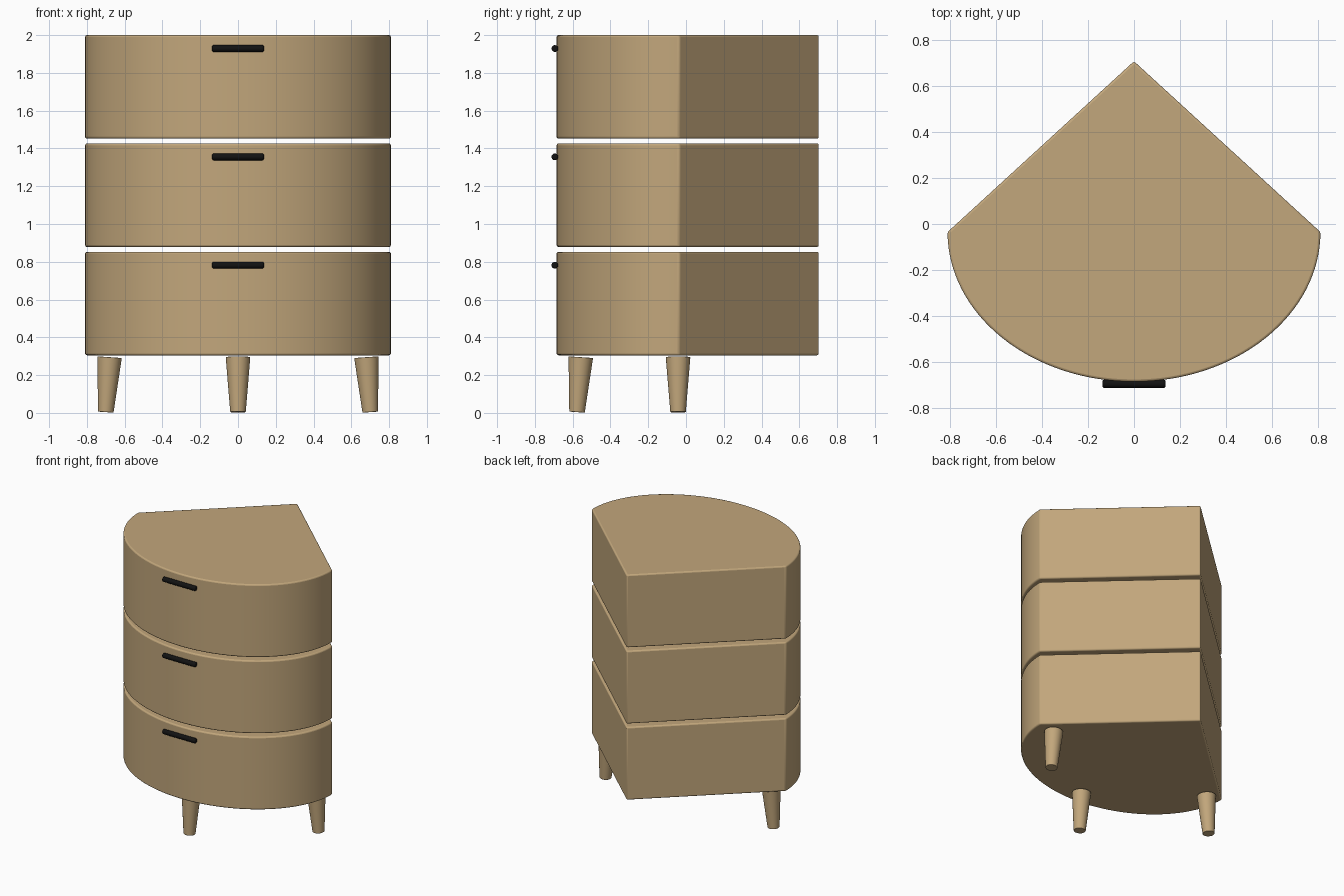
import bpy, bmesh, math
from mathutils import Vector

cube = bpy.data.objects.get("Cube")
if cube:
    bpy.data.objects.remove(cube, do_unlink=True)


def make_material(name, colour):
    mat = bpy.data.materials.new(name)
    mat.use_nodes = True
    mat.diffuse_color = (*colour, 1)
    bsdf = next(n for n in mat.node_tree.nodes if n.type == 'BSDF_PRINCIPLED')
    bsdf.inputs["Base Color"].default_value = (*colour, 1)
    return mat


wood = make_material("light_wood", (0.54, 0.385, 0.2))
black = make_material("black_handle", (0.006, 0.006, 0.006))


def finish(name, bm, mat, bevel=0, segments=3):
    bmesh.ops.recalc_face_normals(bm, faces=bm.faces)
    mesh = bpy.data.meshes.new(name)
    bm.to_mesh(mesh)
    bm.free()
    mesh.materials.append(mat)
    obj = bpy.data.objects.new(name, mesh)
    bpy.context.collection.objects.link(obj)
    if bevel:
        mod = obj.modifiers.new("soft_edges", 'BEVEL')
        mod.width = bevel
        mod.segments = segments
        mod.limit_method = 'ANGLE'
        mod.angle_limit = math.radians(35)
    bpy.ops.object.select_all(action='DESELECT')
    obj.select_set(True)
    bpy.context.view_layer.objects.active = obj
    bpy.ops.object.shade_smooth_by_angle(angle=math.radians(35))
    return obj


# Corner-unit outline: half ellipse in front, two straight walls to a back corner
HALF_WIDTH, DEPTH, SIDE_Y, BACK_Y = 0.81, 0.65, -0.035, 0.707
STEPS = 64
outline = [(HALF_WIDTH * math.cos(math.pi * (1 + i / STEPS)),
            SIDE_Y + DEPTH * math.sin(math.pi * (1 + i / STEPS)))
           for i in range(STEPS + 1)] + [(0, BACK_Y)]


def drawer(name, bottom, height):
    bm = bmesh.new()
    base = bm.faces.new([bm.verts.new((x, y, bottom)) for x, y in outline])
    top = bmesh.ops.extrude_face_region(bm, geom=[base], use_keep_orig=True)
    verts = [g for g in top["geom"] if isinstance(g, bmesh.types.BMVert)]
    bmesh.ops.translate(bm, verts=verts, vec=(0, 0, height))
    return finish(name, bm, wood, 0.01)


def rod(name, start, end, r1, r2, mat, bevel, sides=32):
    start, end = Vector(start), Vector(end)
    axis = end - start
    bm = bmesh.new()
    bmesh.ops.create_cone(bm, cap_ends=True, segments=sides,
                          radius1=r1, radius2=r2, depth=axis.length)
    obj = finish(name, bm, mat, bevel)
    obj.location = (start + end) / 2
    obj.rotation_euler = axis.to_track_quat('Z', 'Y').to_euler()
    return obj


# Three stacked drawers, each with a slim bar handle
for level, label in enumerate(("bottom", "middle", "top")):
    base_z = 0.305 + level * 0.5735
    drawer(label + "_drawer", base_z, 0.548)
    z = base_z + 0.477
    rod(label + "_handle", (-0.137, -0.694, z), (0.137, -0.694, z),
        0.018, 0.018, black, 0.008, 20)

# Tapered legs, splayed slightly outwards
for label, x, y, dx, dy in (("left", 0.68, -0.042, 0.02, 0),
                            ("right", -0.68, -0.042, -0.02, 0),
                            ("front", 0, -0.557, 0, -0.02)):
    rod(label + "_leg", (x + dx, y + dy, 0.004), (x, y, 0.295),
        0.041, 0.065, wood, 0.003)
